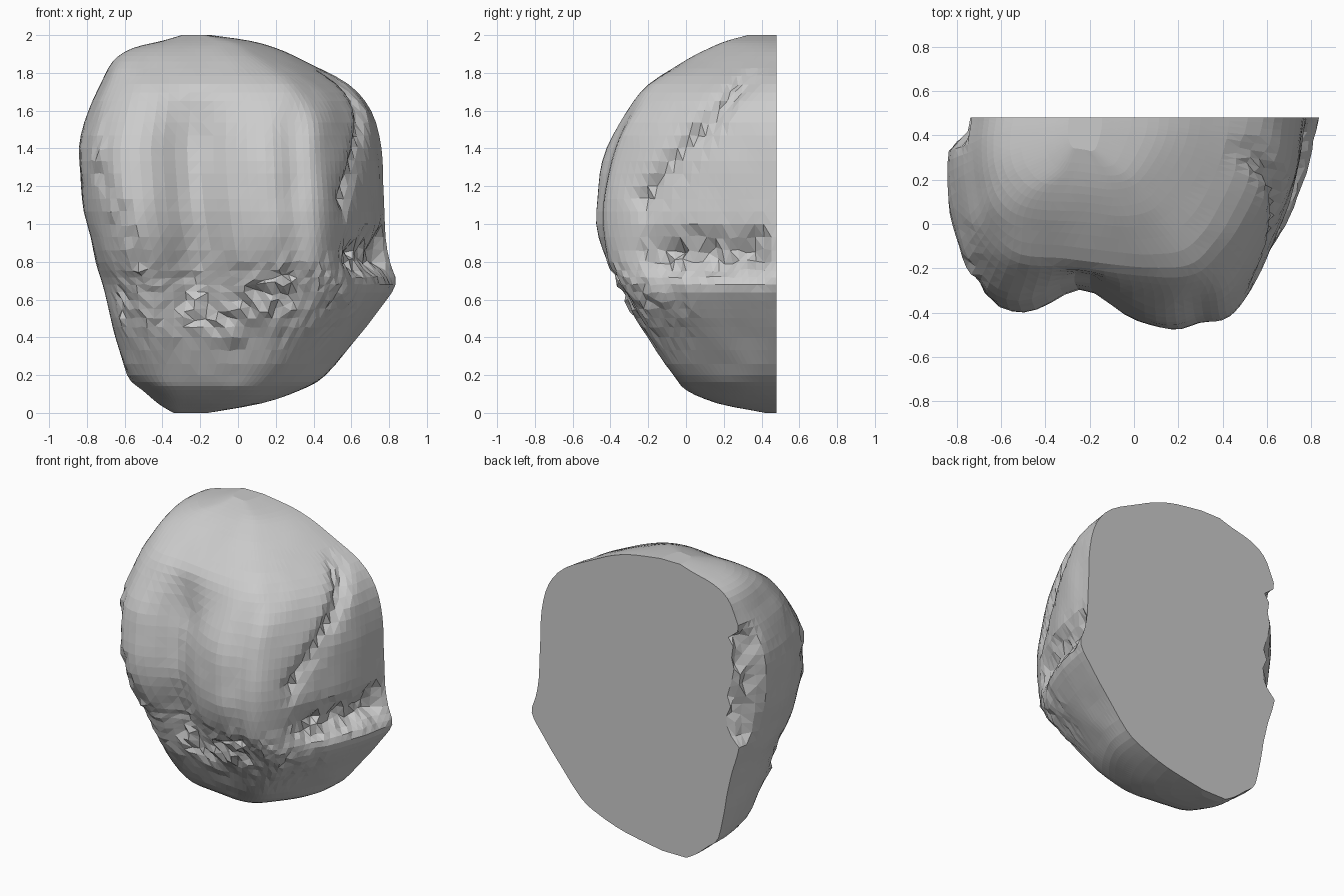
import bpy, bmesh, math, random
from mathutils import Vector, noise

if "Cube" in bpy.data.objects:
    bpy.data.objects.remove(bpy.data.objects["Cube"])

random.seed(4)
BACK = 0.48
COLS, ROWS = 60, 48

# z, left x, right x, front y of each horizontal slice
levels = [
    (0.00, -0.34, -0.16, 0.42), (0.05, -0.43, 0.12, 0.17), (0.12, -0.51, 0.33, 0.00),
    (0.20, -0.59, 0.47, -0.07), (0.40, -0.65, 0.63, -0.20), (0.55, -0.68, 0.75, -0.29),
    (0.68, -0.71, 0.83, -0.36), (0.80, -0.75, 0.80, -0.43), (1.00, -0.80, 0.78, -0.48),
    (1.20, -0.83, 0.77, -0.47), (1.40, -0.84, 0.76, -0.42), (1.60, -0.79, 0.71, -0.31),
    (1.74, -0.73, 0.58, -0.20), (1.86, -0.67, 0.36, -0.01), (1.93, -0.56, 0.20, 0.12),
    (1.97, -0.40, 0.06, 0.22), (2.00, -0.30, -0.14, 0.33)]

# plan outline: x from -1 to 1, depth from back (0) to front (1)
plan = [(-0.97, 0), (-1, 0.2), (-0.98, 0.48), (-0.89, 0.72), (-0.7, 0.9), (-0.36, 0.94),
        (0.02, 0.97), (0.3, 1), (0.52, 0.96), (0.67, 0.82), (0.8, 0.62),
        (0.91, 0.4), (0.97, 0.2), (1, 0)]


def spline(pts, t):
    """Smooth curve through the points, t in 0..1."""
    f = t * (len(pts) - 1)
    i = min(int(f), len(pts) - 2)
    f -= i
    a, b, c, d = (Vector(pts[max(0, min(len(pts) - 1, k))]) for k in range(i - 1, i + 3))
    return 0.5 * (2 * b + (c - a) * f + (2 * a - 5 * b + 4 * c - d) * f * f
                  + (3 * b - a - 3 * c + d) * f ** 3)


def bump(v, centre, width):
    return math.exp(-((v - centre) / width) ** 2)


def ramp(v, a, b):
    t = max(0, min(1, (v - a) / (b - a)))
    return t * t * (3 - 2 * t)


def surface_point(t, s):
    z, left, right, front = spline(levels, s)
    u, d = spline(plan, t)
    # slightly rounder slices near the bottom
    low = 0.35 * (1 - ramp(z, 0.08, 0.3))
    angle = math.pi * (1 - t)
    u += (math.cos(angle) - u) * low
    d += (math.sin(angle) - d) * low
    x = (left + right) / 2 + u * (right - left) / 2
    y = BACK - d * (BACK - front)
    mid = ramp(z, 0.35, 0.8) * (1 - ramp(z, 1.4, 1.75))
    face = ramp(d, 0.5, 0.8)
    # vertical valleys down the front
    y += face * mid * (0.14 * bump(x, -0.23, 0.17) + 0.03 * bump(x, 0.3, 0.08))
    # crevice and upper seam on the right side
    if x > 0.2:
        crevice = bump(z, 0.84, 0.1) * ramp(y, -0.35, 0.0) * (1 - ramp(y, 0.38, 0.48))
        x -= 0.11 * crevice
        seam_y = -0.2 + max(0, z - 1.15) * 0.85
        seam = bump(y, seam_y, 0.06) * ramp(z, 1.0, 1.15) * (1 - ramp(z, 1.7, 1.85))
        x -= 0.045 * seam
        rough = max(crevice, 0.6 * seam)
    else:
        # open notch at the rear of the left side
        notch = ramp(y, 0.32, 0.47) * ramp(z, 0.85, 1.0) * (1 - ramp(z, 1.55, 1.7))
        x += 0.12 * notch * (x < -0.4)
        rough = max(notch * (x < -0.4),
                    0.7 * bump(x, -0.74 + 0.45 * max(0, 1.3 - z), 0.05) * face * mid)
    # torn, faceted patches scattered over the lower front
    patch = 0.25 + 0.6 * ramp(noise.noise(Vector((x, y, z)) * 4.5), 0.05, 0.3)
    rough = max(rough, patch * face * ramp(z, 0.2, 0.5) * (1 - ramp(z, 0.7, 0.9)))
    p = Vector((x, y, z))
    n = Vector((u, -d * 1.1, 0)).normalized()
    p += n * 0.012 * noise.noise(p * 5)
    p += n * rough * random.uniform(-0.035, 0.03)
    p.z += rough * random.uniform(-0.02, 0.02)
    p.y = BACK if t in (0, 1) else min(p.y, BACK)
    p.z = max(0, min(2, p.z))
    return p


# lobed body lofted from the slices
bm = bmesh.new()
grid = [[bm.verts.new(surface_point(c / COLS, r / ROWS)) for c in range(COLS + 1)]
        for r in range(ROWS + 1)]
for r in range(ROWS):
    for c in range(COLS):
        bm.faces.new((grid[r][c], grid[r][c + 1], grid[r + 1][c + 1], grid[r + 1][c]))

# flat back, bottom tip and top tip
for r in range(ROWS):
    bm.faces.new((grid[r][0], grid[r + 1][0], grid[r + 1][-1], grid[r][-1]))
bm.faces.new(grid[0][::-1])
bm.faces.new(grid[-1])
bmesh.ops.triangulate(bm, faces=bm.faces[:])
bmesh.ops.recalc_face_normals(bm, faces=bm.faces[:])

mesh = bpy.data.meshes.new("lobed_stone")
bm.to_mesh(mesh)
bm.free()
stone = bpy.data.objects.new("lobed_stone", mesh)
bpy.context.collection.objects.link(stone)
